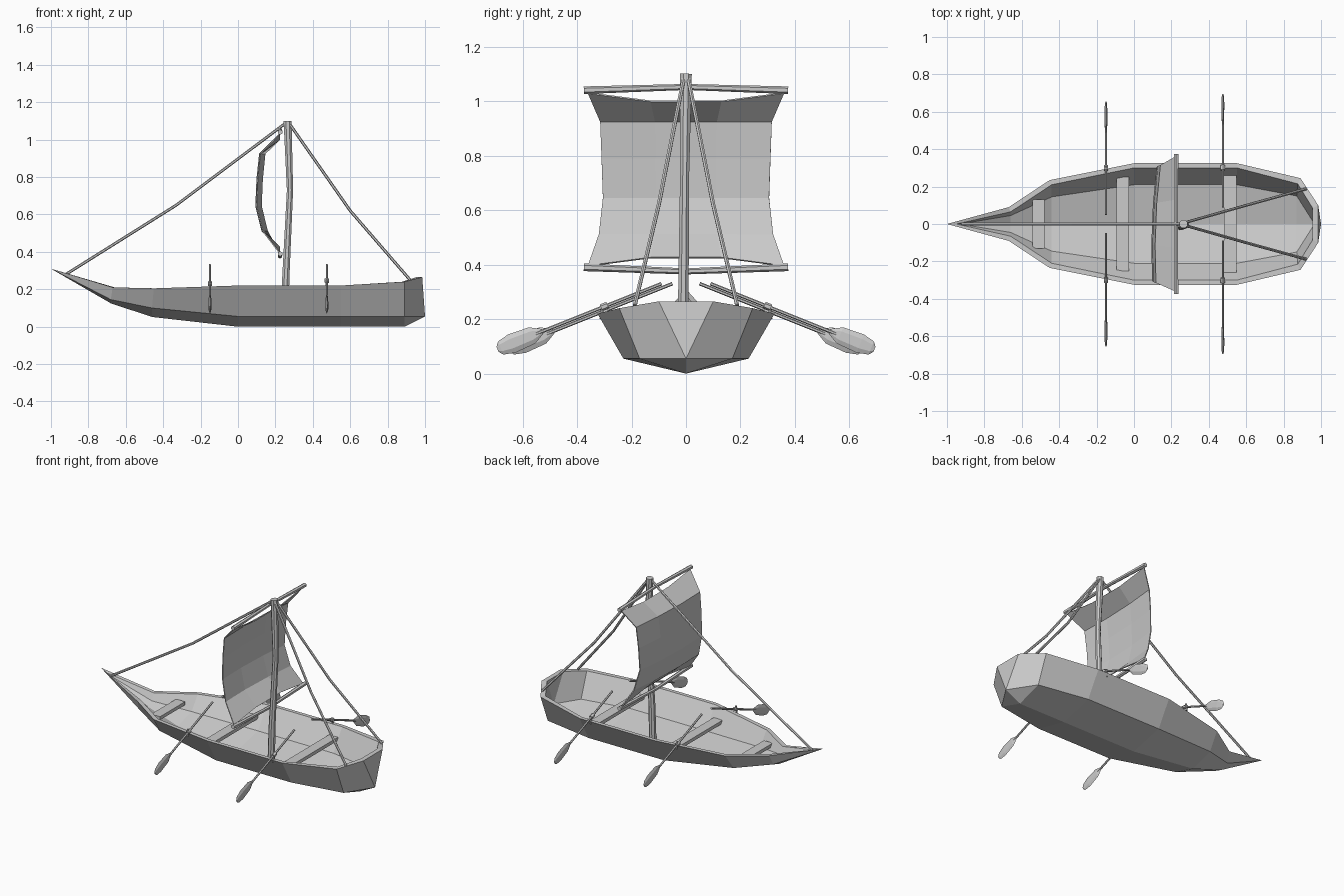
import bpy, bmesh
from math import cos, sin, tau
from mathutils import Vector

cube = bpy.data.objects.get("Cube")
if cube:
    bpy.data.objects.remove(cube)

grey = bpy.data.materials.new("plain_grey")
grey.use_nodes = True
grey.diffuse_color = (0.6, 0.6, 0.6, 1)
bsdf = next(n for n in grey.node_tree.nodes if n.type == 'BSDF_PRINCIPLED')
bsdf.inputs["Base Color"].default_value = (0.6, 0.6, 0.6, 1)
bsdf.inputs["Roughness"].default_value = 0.8


def finish(bm, name):
    bmesh.ops.remove_doubles(bm, verts=bm.verts, dist=0.0005)
    bmesh.ops.recalc_face_normals(bm, faces=bm.faces)
    me = bpy.data.meshes.new(name)
    bm.to_mesh(me)
    bm.free()
    me.materials.append(grey)
    ob = bpy.data.objects.new(name, me)
    bpy.context.scene.collection.objects.link(ob)
    return ob


def loft(bm, rows, closed=False):
    """Skin a list of equal-length point rows."""
    rings = [[bm.verts.new(p) for p in row] for row in rows]
    n = len(rings[0])
    for a, b in zip(rings, rings[1:]):
        for i in range(n if closed else n - 1):
            j = (i + 1) % n
            bm.faces.new((a[i], a[j], b[j], b[i]))
    return rings


def tube(name, path, radii, sides=6, flat=1.0):
    """Sweep a polygon along a path; flat squashes it along x."""
    pts = [Vector(p) for p in path]
    if isinstance(radii, float):
        radii = [radii] * len(pts)
    rows = []
    for k, p in enumerate(pts):
        t = (pts[min(k + 1, len(pts) - 1)] - pts[max(k - 1, 0)]).normalized()
        ref = Vector((0, 1, 0)) if abs(t.y) < 0.6 else Vector((1, 0, 0))
        u = (ref - t * ref.dot(t)).normalized()
        v = t.cross(u)
        rows.append([p + radii[k] * (u * cos(tau * (i + .5) / sides) * flat
                                     + v * sin(tau * (i + .5) / sides))
                     for i in range(sides)])
    bm = bmesh.new()
    rings = loft(bm, rows, True)
    bm.faces.new(rings[0])
    bm.faces.new(rings[-1])
    return finish(bm, name)


# Hull: stations give rim x, y, z, then lower x, chine y, chine z, keel z
outer = [(-1, 0, .31, -1, 0, .31, .31),
         (-.67, .09, .21, -.68, .06, .145, .125),
         (-.45, .235, .205, -.46, .16, .1, .052),
         (0, .325, .22, 0, .23, .055, 0),
         (.55, .325, .22, .55, .23, .055, 0),
         (.89, .245, .24, .89, .17, .055, 0),
         (.985, .1, .265, 1, 0, .055, .055)]
inner = [(-.95, 0, .287, -.93, 0, .275, .275),
         (-.66, .065, .21, -.66, .045, .165, .145),
         (-.44, .21, .205, -.44, .145, .115, .075),
         (0, .3, .22, 0, .21, .08, .035),
         (.55, .3, .22, .55, .21, .08, .035),
         (.875, .215, .24, .87, .15, .08, .035),
         (.955, .085, .265, .965, 0, .08, .08)]


def section(s):
    gx, gy, gz, x, cy, cz, kz = s
    return [(gx, -gy, gz), (x, -cy, cz), (x, 0, kz), (x, cy, cz), (gx, gy, gz)]


bm = bmesh.new()
shells = []
for stations in (outer, inner):
    rings = loft(bm, [section(s) for s in stations])
    end = rings[-1]
    bm.faces.new((end[0], end[2], end[4]))
    shells.append(rings)
for side in (0, 4):
    for k in range(len(outer) - 1):
        bm.faces.new((shells[0][k][side], shells[0][k + 1][side],
                      shells[1][k + 1][side], shells[1][k][side]))
bm.faces.new((shells[0][-1][0], shells[0][-1][4],
              shells[1][-1][4], shells[1][-1][0]))
finish(bm, "hull")

# Benches across the hull
for name, x, half, z in (("bow_bench", -.51, .13, .165),
                         ("middle_bench", -.06, .25, .15),
                         ("stern_bench", .515, .26, .155)):
    bm = bmesh.new()
    bmesh.ops.create_cube(bm, size=1)
    for v in bm.verts:
        v.co = (x + v.co.x * .065, v.co.y * 2 * half, z + v.co.z * .022)
    finish(bm, name)

# Mast and yards
tube("mast", [(.25, -.01, .03), (.255, -.01, .25), (.278, -.005, .73), (.265, 0, 1.1)],
     [.023, .021, .018, .023], 8)
for name, zs in (("upper_yard", (1.04, 1.052)), ("lower_yard", (.39, .375))):
    tube(name, [(.225, -.375, zs[0]), (.225, 0, zs[1]), (.225, .375, zs[0])],
         [.014, .011, .014])

# Sail: rows of height, half width, x, centre height change
bm = bmesh.new()
rows = []
for z, w, x, dz in ((1.03, .36, .222, -.03), (.925, .315, .132, 0), (.79, .31, .118, 0),
                    (.645, .305, .112, 0), (.51, .32, .145, 0), (.395, .36, .222, .03)):
    belly = 0 if dz else .012
    rows.append([(x - belly * (abs(f) < 1) + belly * f, f * w,
                  z + dz * (abs(f) < 1)) for f in (-1, -.36, .36, 1)])
loft(bm, rows)
sail = finish(bm, "sail")
mod = sail.modifiers.new("cloth", 'SOLIDIFY')
mod.thickness = .006
mod.offset = 0

# Rigging ropes
tube("bow_rope", [(.25, 0, 1.085), (-.33, 0, .65), (-.92, 0, .28)], .008)
for label, s in (("left", 1), ("right", -1)):
    tube(label + "_stern_rope",
         [(.275, s * .008, 1.085), (.6, s * .1, .62), (.92, s * .188, .25)], .008)

# Oars with leaf blades and rowlocks on both sides
for label, x, dy in (("front", -.15, 0), ("rear", .475, .04)):
    for side, s in (("left", 1), ("right", -1)):
        def at(y):
            return (x, s * (y + dy), .33 - .4 * (y - .05))
        tube(f"{label}_{side}_oar_shaft", [at(.05), at(.52)], .0065)
        tube(f"{label}_{side}_oar_blade",
             [at(.485), at(.525), at(.6), at(.64), at(.652)],
             [.008, .032, .036, .026, .01], 6, .25)
        lock = .3 - dy
        tube(f"{label}_{side}_rowlock", [at(lock - .012), at(lock + .012)], .013)
        tube(f"{label}_{side}_rowlock_pin",
             [(x, s * .312, .2), (x, s * .305, .25)], .006)
